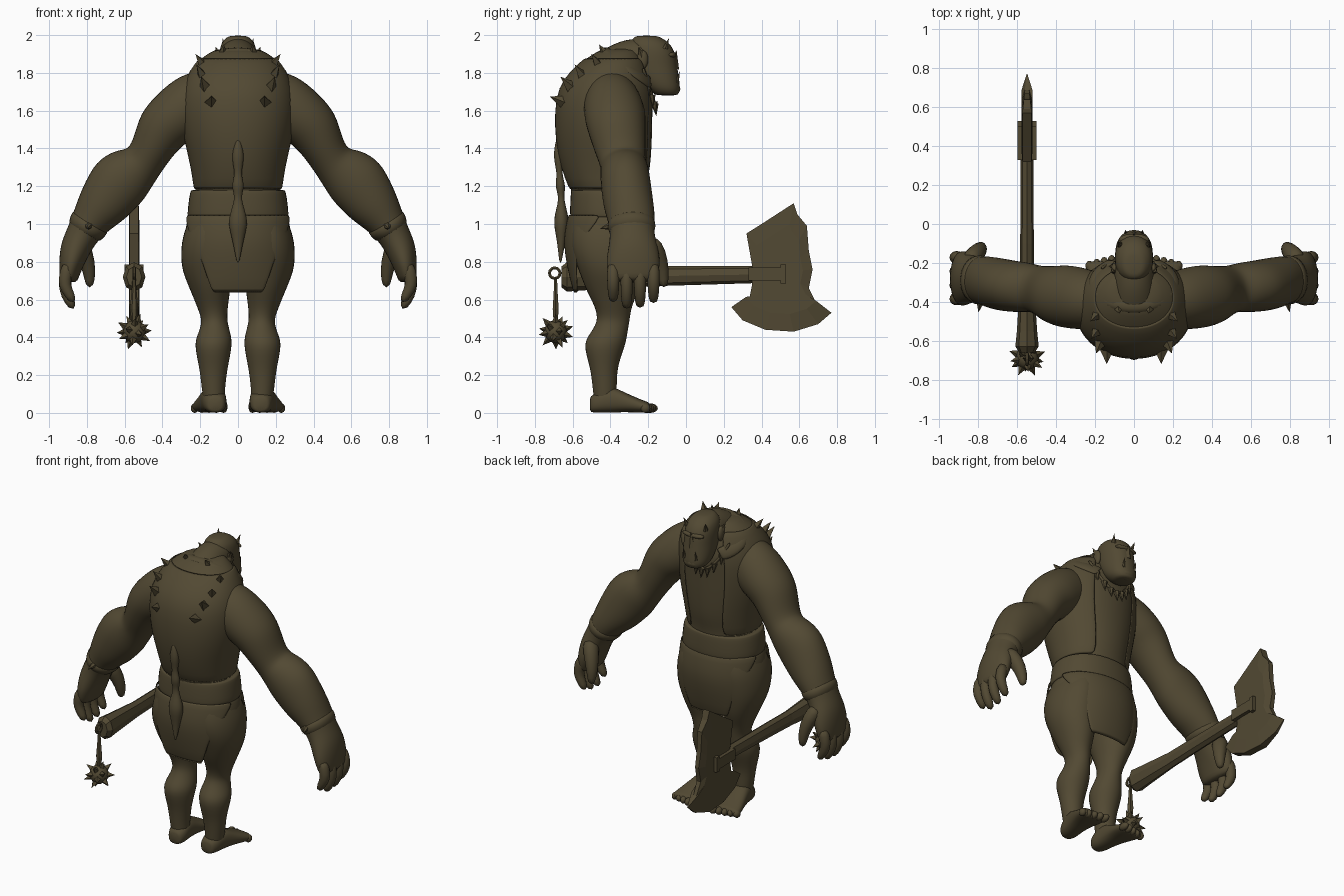
import bpy, bmesh
from math import sin, cos, pi, radians, sqrt
from mathutils import Vector, Matrix

old = bpy.data.objects.get("Cube")
if old:
    bpy.data.objects.remove(old, do_unlink=True)

# One drab brown for the whole figure
COLOUR = (.085, .067, .033, 1)
brown = bpy.data.materials.new("drab_brown")
brown.use_nodes = True
brown.diffuse_color = COLOUR
shader = brown.node_tree.nodes["Principled BSDF"]
shader.inputs["Base Color"].default_value = COLOUR
shader.inputs["Roughness"].default_value = .8

X, Y, Z = Vector((1, 0, 0)), Vector((0, 1, 0)), Vector((0, 0, 1))


def finish(name, bm, mirror=False, sub=0, smooth=False, thick=0):
    bmesh.ops.recalc_face_normals(bm, faces=bm.faces)
    mesh = bpy.data.meshes.new(name)
    bm.to_mesh(mesh)
    bm.free()
    mesh.materials.append(brown)
    obj = bpy.data.objects.new(name, mesh)
    bpy.context.collection.objects.link(obj)
    for face in mesh.polygons:
        face.use_smooth = smooth
    if mirror:
        obj.modifiers.new("Mirror", "MIRROR").use_mirror_merge = False
    if thick:
        solid = obj.modifiers.new("Solidify", "SOLIDIFY")
        solid.thickness, solid.offset = thick, 0
    if sub:
        mod = obj.modifiers.new("Subdivision", "SUBSURF")
        mod.levels = mod.render_levels = sub


def densify(rings):
    """Insert a curved in-between ring in every gap so muscles keep their bulge."""
    out = []
    for i in range(len(rings) - 1):
        a, b, c, d = (rings[max(0, min(len(rings) - 1, k))] for k in range(i - 1, i + 3))
        out += [b, tuple(((q + r) * 9 - p - s) / 16 for p, q, r, s in zip(a, b, c, d))]
    return out + [rings[-1]]


def add_loft(bm, rings, n=16, power=2, arcs=None):
    """Skin over rings (centre, u, v); arcs gives an open angle span per ring."""
    def bend(value):
        return abs(value) ** (2 / power) * (1 if value > 0 else -1)
    loops = []
    for i, (c, u, v) in enumerate(rings):
        lo, hi = arcs[i] if arcs else (0, 360)
        steps = n - 1 if arcs else n
        angles = [radians(lo + (hi - lo) * k / steps) for k in range(n)]
        loops.append([bm.verts.new(c + u * bend(cos(a)) + v * bend(sin(a))) for a in angles])
    for p, q in zip(loops, loops[1:]):
        for k in range(n - 1 if arcs else n):
            m = (k + 1) % n
            bm.faces.new((p[k], p[m], q[m], q[k]))
    if not arcs:
        bm.faces.new(loops[0])
        bm.faces.new(loops[-1])


def loft(name, rings, n=16, power=2, arcs=None, mirror=False, sub=1, thick=0):
    bm = bmesh.new()
    add_loft(bm, densify(rings) if sub and not arcs else rings, n, power, arcs)
    finish(name, bm, mirror, sub, sub > 0, thick)


def column(rows, grow=1):
    """Level rings from (z, x, half width, y, half depth)."""
    return [(Vector((x, y, z)), X * a * grow, Y * b * grow) for z, x, a, y, b in rows]


def along_y(rows):
    """Upright rings from (y, x, half width, z, half height)."""
    return [(Vector((x, y, z)), X * a, Z * b) for y, x, a, z, b in rows]


def limb(rows):
    """Rings square to a path of (x, y, z, radius, radius along y)."""
    pts = [Vector(r[:3]) for r in rows]
    rings = []
    for i, r in enumerate(rows):
        t = (pts[min(i + 1, len(pts) - 1)] - pts[max(i - 1, 0)]).normalized()
        u = t.cross(Y).normalized()
        rings.append((pts[i], u * r[3], u.cross(t) * r[4]))
    return rings


def spikes(name, pairs, radius, n=4, mirror=False):
    bm = bmesh.new()
    for base, tip in pairs:
        base, tip = Vector(base), Vector(tip)
        turn = (tip - base).to_track_quat("Z", "Y").to_matrix().to_4x4()
        bmesh.ops.create_cone(bm, cap_ends=True, segments=n, radius1=radius, radius2=0,
                              depth=(tip - base).length,
                              matrix=Matrix.Translation((base + tip) / 2) @ turn)
    finish(name, bm, mirror)


def blobs(name, items, mirror=False):
    bm = bmesh.new()
    for place, size in items:
        bmesh.ops.create_uvsphere(bm, u_segments=12, v_segments=8, radius=1,
                                  matrix=Matrix.Translation(place) @ Matrix.Diagonal((*size, 1)))
    finish(name, bm, mirror, smooth=True)


def boxes(name, items):
    bm = bmesh.new()
    for place, size in items:
        bmesh.ops.create_cube(bm, matrix=Matrix.Translation(place) @ Matrix.Diagonal((*size, 1)))
    finish(name, bm)


# Torso, open vest and collar
body = [(1.02, 0, .25, -.41, .2), (1.18, 0, .228, -.41, .2), (1.3, 0, .24, -.42, .235),
        (1.45, 0, .28, -.43, .255), (1.6, 0, .3, -.43, .258), (1.72, 0, .29, -.42, .25),
        (1.81, 0, .25, -.4, .205), (1.88, 0, .195, -.375, .15), (1.93, 0, .11, -.35, .09)]
loft("torso", column(body), power=2.1)
loft("vest", column(body[1:-1], 1.015), n=24, power=2.1, arcs=[(118, 422)] * 7, thick=.012)
tilt = Vector((0, .14, -.1))
collar_base = Vector((0, -.31, 1.8))
loft("collar", [(collar_base, X * .235, tilt * 1.08), (collar_base + Vector((0, .01, .035)), X * .215, tilt),
                (collar_base + Vector((0, .03, .045)), X * .15, tilt * .8)],
     n=20, arcs=[(125, 415)] * 3, thick=.012)

# Hips, belt and hanging cloths
loft("hips", column([(.78, 0, .18, -.41, .14), (.88, 0, .28, -.41, .2),
                     (1, 0, .28, -.41, .205), (1.07, 0, .25, -.41, .2)]), power=2.2)
loft("belt", column([(1.035, 0, .262, -.405, .205), (1.05, 0, .272, -.405, .212),
                     (1.165, 0, .258, -.405, .208), (1.18, 0, .245, -.405, .2)]), n=20, power=2.2)
cloth = column([(1.05, 0, .28, -.41, .21), (.97, 0, .292, -.41, .225), (.9, 0, .3, -.41, .232),
                (.8, 0, .3, -.41, .22), (.63, 0, .29, -.41, .18)])
spread = (82, 66, 50, 38, 27)
for name, middle in (("front_cloth", 90), ("back_cloth", 270)):
    loft(name, cloth, n=14, power=2.1, arcs=[(middle - s, middle + s) for s in spread], thick=.012)

# Legs and feet
loft("legs", column([(.04, .125, .055, -.43, .055), (.13, .13, .063, -.43, .065), (.24, .13, .077, -.435, .075),
                     (.36, .13, .1, -.43, .11), (.43, .125, .084, -.405, .098), (.49, .125, .07, -.385, .088),
                     (.56, .135, .083, -.385, .1), (.65, .147, .108, -.39, .14), (.75, .157, .138, -.4, .17),
                     (.85, .157, .148, -.41, .195), (.95, .152, .138, -.41, .2), (1.05, .13, .12, -.41, .18)]),
     mirror=True)
loft("feet", along_y([(-.51, .12, .04, .045, .04), (-.47, .122, .062, .055, .055), (-.4, .13, .068, .07, .07),
                      (-.32, .14, .08, .055, .052), (-.24, .148, .095, .036, .036),
                      (-.19, .152, .095, .028, .026)]), power=2.5, mirror=True)
blobs("toes", [((.077 + .038 * i, -.187 - .007 * i, .025), (.021, .038 - .003 * i, .025)) for i in range(5)], True)

# Arms and hands
loft("arms", limb([(.13, -.4, 1.68, .15, .13), (.23, -.39, 1.64, .165, .155), (.33, -.375, 1.57, .155, .165),
                   (.4, -.365, 1.5, .142, .155), (.45, -.35, 1.41, .118, .14), (.5, -.335, 1.33, .112, .125),
                   (.56, -.325, 1.28, .142, .13), (.63, -.32, 1.22, .162, .135), (.71, -.305, 1.11, .142, .135),
                   (.77, -.29, 1.03, .112, .128), (.82, -.285, .95, .09, .12), (.86, -.28, .87, .082, .135),
                   (.885, -.28, .78, .065, .145), (.9, -.28, .69, .045, .12)]), mirror=True)
loft("bracers", limb([(.77, -.29, 1.03, .118, .133), (.825, -.285, .94, .096, .125)]), mirror=True)
bm = bmesh.new()
for i, drop in enumerate((.035, 0, .005, .03)):
    y = -.385 + i * .071
    add_loft(bm, limb([(.893, y, .8, .04, .038), (.922, y, .7, .038, .036),
                       (.91, y, .62 + drop, .034, .033), (.868, y, .548 + drop, .022, .026)]), n=8)
add_loft(bm, limb([(.85, -.2, .92, .055, .06), (.81, -.15, .84, .05, .055),
                   (.785, -.125, .75, .038, .04), (.785, -.115, .66, .022, .024)]), n=8)
finish("fingers", bm, True, 1, True)
spikes("bracer_studs", [((.79, -.4, .99), (.8, -.455, .975))], .022, 6, True)

# Neck and head
loft("neck", limb([(0, -.42, 1.76, .15, .15), (0, -.35, 1.83, .125, .13), (0, -.28, 1.875, .105, .11),
                   (0, -.19, 1.89, .1, .095)]))
loft("head", column([(1.68, 0, .055, -.1, .055), (1.71, 0, .086, -.115, .085), (1.77, 0, .098, -.145, .11),
                     (1.84, 0, .1, -.17, .125), (1.91, 0, .1, -.18, .122), (1.965, 0, .085, -.195, .1),
                     (1.998, 0, .045, -.21, .055)]), power=2.2)
spikes("nose", [((0, -.07, 1.825), (0, -.05, 1.92))], .034, 6)
blobs("face", [((0, -.078, 1.895), (.08, .028, .018)), ((0, -.075, 1.715), (.065, .045, .035)),
               ((0, -.07, 1.775), (.055, .03, .016))])
blobs("ears", [((.1, -.23, 1.87), (.018, .03, .05))], True)
spikes("ear_tips", [((.1, -.235, 1.89), (.12, -.25, 1.94))], .02, 5, True)
spikes("tusks", [((.04, -.05, 1.745), (.045, -.032, 1.81))], .012, 6, True)
spikes("brow_horns", [((.07, -.11, 1.93), (.082, -.09, 1.985))], .016, 6, True)


# Tooth necklace
def strand(i):
    return Vector((.042 * i, -.165 - .004 * i * i, 1.635 + .012 * i * i))


loft("necklace_cord", limb([(*strand(i), .01, .01) for i in range(-4, 5)]), n=6)
spikes("necklace_teeth", [(strand(i), strand(i) + Vector((0, .008, -.065))) for i in range(-3, 4)], .02, 6)

# Back spikes and braid
spikes("back_spikes", [((.085, -.41, 1.87), (.075, -.46, 1.95)), ((.17, -.45, 1.82), (.225, -.5, 1.9)),
                       ((.175, -.53, 1.76), (.22, -.59, 1.845)), ((.165, -.59, 1.71), (.195, -.665, 1.78)),
                       ((.14, -.63, 1.64), (.14, -.72, 1.675))], .043, 4, True)
braid = ((1.45, .01, -.68), (1.36, .036, -.675), (1.27, .02, -.67), (1.2, .036, -.665), (1.13, .02, -.66),
         (1.02, .056, -.66), (.92, .034, -.66), (.79, .006, -.665))
loft("braid", column([(z, 0, r, y, r * .8) for z, r, y in braid]), n=8)

# Axe shaft
AXE = -.55
loft("axe_shaft", along_y([(-.66, AXE, .04, .72, .055), (-.63, AXE, .06, .72, .078), (-.55, AXE, .052, .72, .072),
                           (-.3, AXE, .036, .72, .055), (-.1, AXE, .035, .725, .052), (.5, AXE, .032, .735, .044)]),
     n=8, sub=0)
boxes("axe_socket", [((AXE, .43, .735), (.1, .2, .07)), ((AXE, .515, .735), (.1, .03, .1))])

# Axe blade, bevelled towards its outline
outline = [(.35, .78), (.32, .95), (.4, 1), (.57, 1.11), (.59, 1.05), (.64, .99), (.65, .86), (.67, .76),
           (.65, .66), (.69, .58), (.77, .53), (.7, .47), (.57, .43), (.42, .44), (.3, .49), (.24, .56),
           (.33, .575), (.35, .68)]
bm = bmesh.new()
loops = []
for side, scale in ((-1, .7), (-1, 1), (1, 1), (1, .7)):
    loops.append([bm.verts.new((AXE + side * (.028 if scale < 1 else .024 * min(1, (.79 - y) / .22)),
                                .5 + (y - .5) * scale, .74 + (z - .74) * scale)) for y, z in outline])
for p, q in zip(loops, loops[1:]):
    for k in range(len(outline)):
        m = k - 1
        bm.faces.new((p[m], p[k], q[k], q[m]))
bm.faces.new(loops[0])
bm.faces.new(loops[-1])
finish("axe_blade", bm)

# Spiked ball hanging from the shaft
ball = Vector((AXE, -.69, .43))
blobs("hanging_ball", [(ball, (.06, .06, .06))])
dirs = []
for i in range(18):
    h = 1 - (i + .5) / 9
    turn = i * pi * (3 - sqrt(5))
    dirs.append(Vector((cos(turn) * sqrt(1 - h * h), sin(turn) * sqrt(1 - h * h), h)))
spikes("ball_spikes", [(ball + d * .045, ball + d * .1) for d in dirs], .024)
loft("ball_hanger", column([(.72, AXE, .008, -.69, .008), (.64, AXE, .014, -.69, .012),
                            (.55, AXE, .022, -.69, .018), (.47, AXE, .012, -.69, .012)]), n=6, sub=0)
ring = [Vector((0, cos(a), sin(a))) for a in (k * pi / 6 for k in range(13))]
loft("hanger_ring", [(Vector((AXE, -.695, .74)) + d * .028, X * .009, d * .009) for d in ring], n=6, sub=0)
